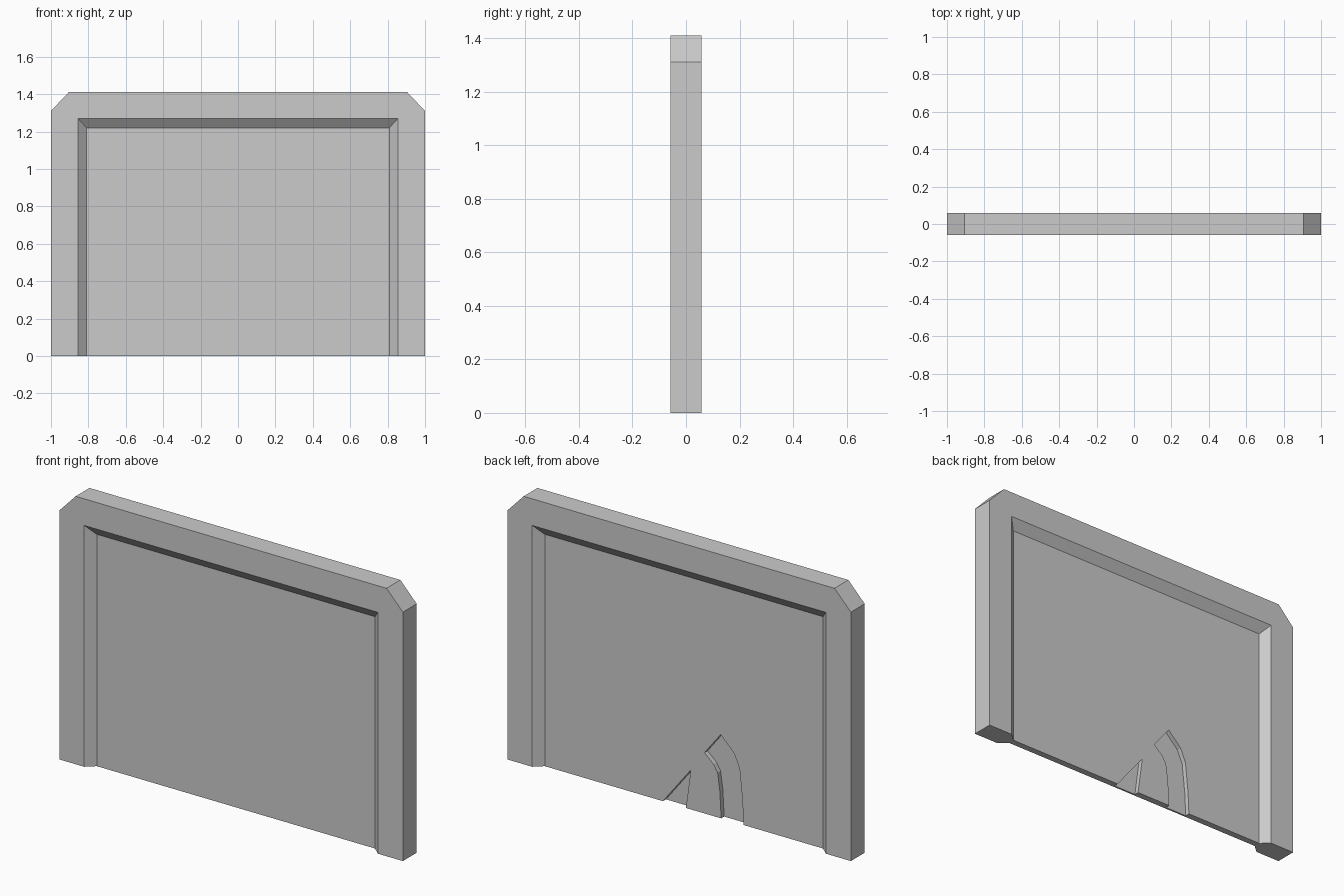
import bpy, bmesh

if "Cube" in bpy.data.objects:
    bpy.data.objects.remove(bpy.data.objects["Cube"])


def loft(name, prof_a, y_a, prof_b, y_b):
    """Closed solid between two matching x-z outlines at two depths."""
    bm = bmesh.new()
    a = [bm.verts.new((x, y_a, z)) for x, z in prof_a]
    b = [bm.verts.new((x, y_b, z)) for x, z in prof_b]
    bm.faces.new(a)
    bm.faces.new(b)
    n = len(a)
    for i in range(n):
        j = (i + 1) % n
        bm.faces.new((a[i], a[j], b[j], b[i]))
    bmesh.ops.recalc_face_normals(bm, faces=bm.faces)
    mesh = bpy.data.meshes.new(name)
    bm.to_mesh(mesh)
    bm.free()
    obj = bpy.data.objects.new(name, mesh)
    bpy.context.collection.objects.link(obj)
    return obj


def cut(target, cutter):
    """Subtract the cutter, apply, and remove it."""
    cutter.hide_render = True
    mod = target.modifiers.new("cut", 'BOOLEAN')
    mod.operation = 'DIFFERENCE'
    mod.solver = 'EXACT'
    mod.object = cutter
    bpy.context.view_layer.objects.active = target
    bpy.ops.object.modifier_apply(modifier=mod.name)
    bpy.data.objects.remove(cutter)


def door(half, top):
    return [(-half, -0.1), (half, -0.1), (half, top), (-half, top)]


HALF_Y = 0.0575   # half thickness of the frame
PANEL_Y = 0.0175  # half thickness of the recessed panel
GROOVE = 0.025    # depth of the grooves on the back

# Slab with chamfered top corners
outline = [(-1, 0), (1, 0), (1, 1.31), (0.905, 1.41), (-0.905, 1.41), (-1, 1.31)]
panel = loft("framed_panel", outline, -HALF_Y, outline, HALF_Y)

# Bevelled recess on front and back, open at the bottom
step = HALF_Y - PANEL_Y
for side in (-1, 1):
    cut(panel, loft("recess_cutter", door(0.81, 1.22), side * PANEL_Y,
                    door(0.90, 1.32), side * (PANEL_Y + 2 * step)))

# Shallow wedge and curved grooves in the back panel
wedge = [(0.201, -0.1), (0.122, 0), (-0.04, 0.207), (-0.012, 0), (0.0, -0.1)]
curved = [(-0.217, -0.1), (-0.217, 0), (-0.209, 0.143), (-0.196, 0.235),
          (-0.173, 0.273), (-0.12, 0.32), (-0.214, 0.44), (-0.293, 0.362),
          (-0.324, 0.291), (-0.341, 0.127), (-0.347, 0), (-0.347, -0.1)]
for shape in (wedge, curved):
    cut(panel, loft("groove_cutter", shape, PANEL_Y - GROOVE, shape, 0.1))
